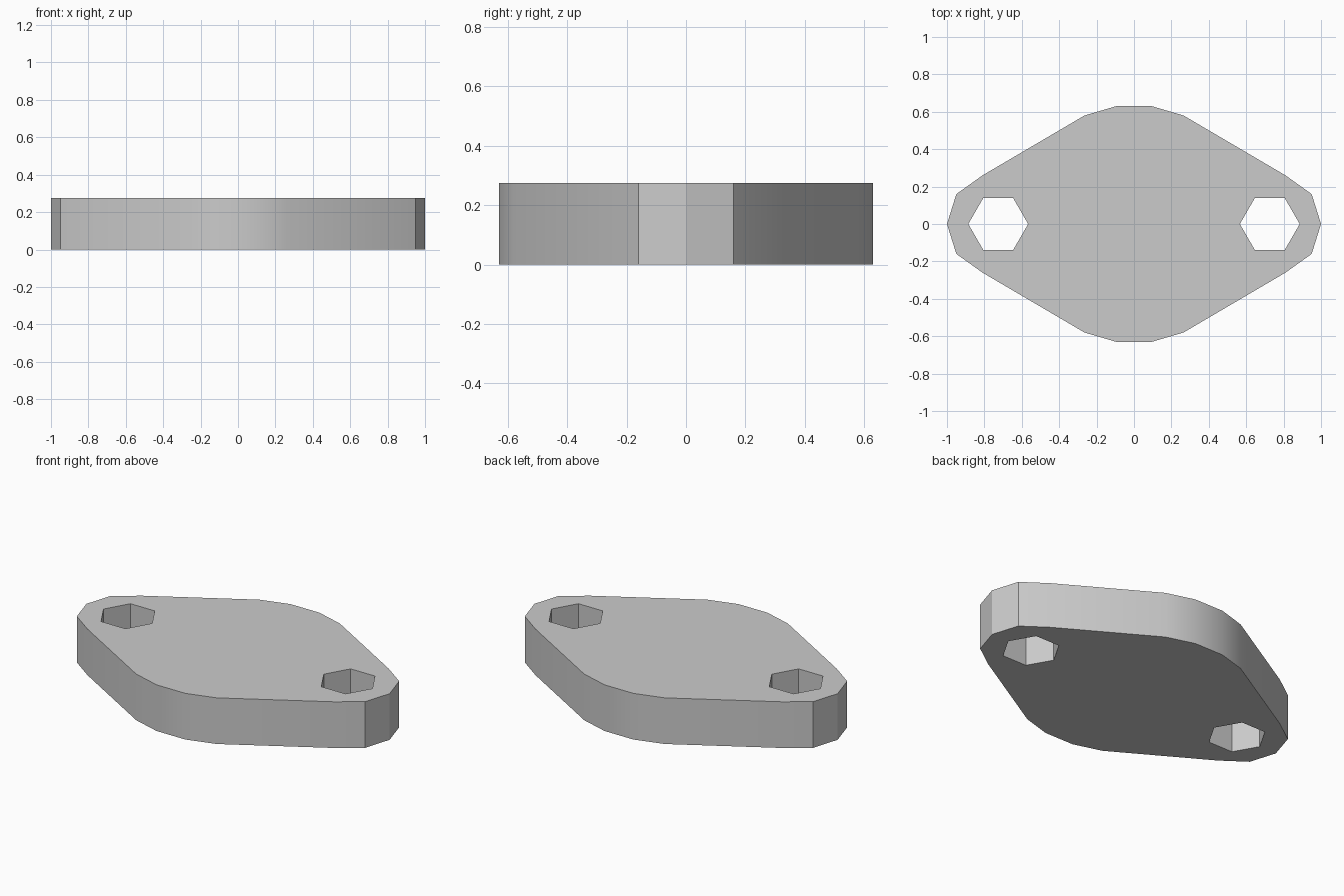
import bpy, bmesh, math

cube = bpy.data.objects.get("Cube")
if cube:
    bpy.data.objects.remove(cube, do_unlink=True)

THICKNESS = 0.275
HOLE_X, HOLE_RADIUS = 0.726, 0.16

# Plain grey material
grey = bpy.data.materials.new("light_grey")
grey.use_nodes = True
colour = (0.6, 0.6, 0.6, 1)
grey.diffuse_color = colour
grey.node_tree.nodes["Principled BSDF"].inputs["Base Color"].default_value = colour

# Flange outline: one quarter, mirrored into a closed loop
quarter = [(0.95, 0.16), (0.81, 0.26), (0.265, 0.58), (0.095, 0.63)]
upper = quarter + [(-x, y) for x, y in reversed(quarter)]
outline = [(1, 0)] + upper + [(-1, 0)] + [(x, -y) for x, y in reversed(upper)]


def hexagon(cx):
    return [(cx + HOLE_RADIUS * math.cos(i * math.pi / 3),
             HOLE_RADIUS * math.sin(i * math.pi / 3)) for i in range(6)]


def add_loop(bm, points):
    verts = [bm.verts.new((x, y, 0)) for x, y in points]
    return [bm.edges.new((v, verts[(i + 1) % len(verts)])) for i, v in enumerate(verts)]


# Fill the outline around the two bolt holes, then extrude to thickness
bm = bmesh.new()
edges = []
for loop in (outline, hexagon(-HOLE_X), hexagon(HOLE_X)):
    edges += add_loop(bm, loop)
bmesh.ops.triangle_fill(bm, edges=edges, use_beauty=True, normal=(0, 0, 1))
grown = bmesh.ops.extrude_face_region(bm, geom=bm.faces[:], use_keep_orig=True)
top = [g for g in grown["geom"] if isinstance(g, bmesh.types.BMVert)]
bmesh.ops.translate(bm, verts=top, vec=(0, 0, THICKNESS))
bmesh.ops.recalc_face_normals(bm, faces=bm.faces[:])

mesh = bpy.data.meshes.new("flange_plate")
bm.to_mesh(mesh)
bm.free()
mesh.materials.append(grey)
plate = bpy.data.objects.new("flange_plate", mesh)
bpy.context.collection.objects.link(plate)

# Soften the shallow side bends, keep rims, tips and holes crisp
bpy.ops.object.select_all(action="DESELECT")
plate.select_set(True)
bpy.context.view_layer.objects.active = plate
bpy.ops.object.shade_smooth_by_angle(angle=math.radians(30))
